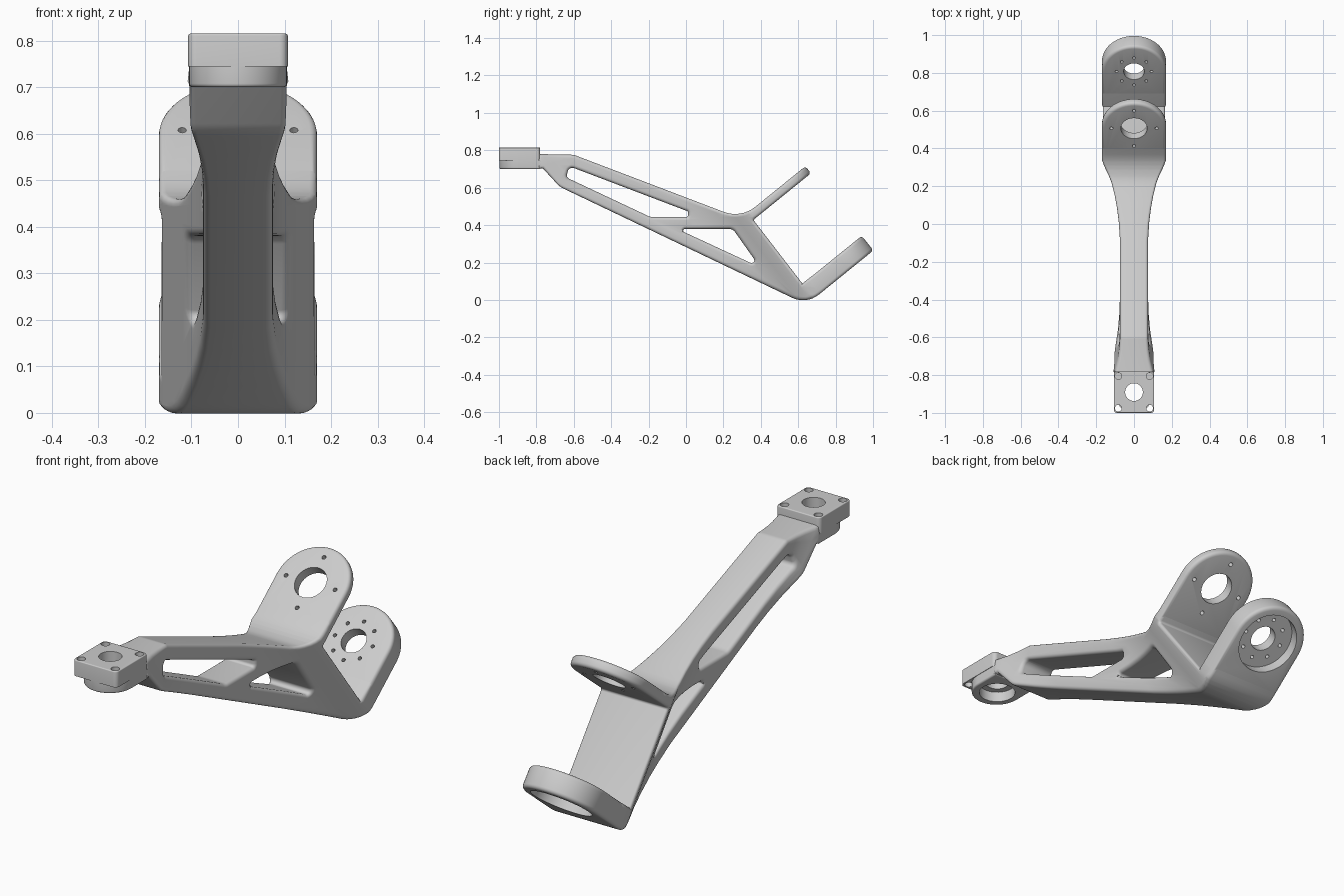
import bpy, bmesh, math
from mathutils import Vector, Matrix
from mathutils.geometry import tessellate_polygon

if "Cube" in bpy.data.objects:
    bpy.data.objects.remove(bpy.data.objects["Cube"])

grey = bpy.data.materials.new("satin_grey")
grey.diffuse_color = (0.604, 0.604, 0.604, 1)
grey.use_nodes = True
grey.node_tree.nodes["Principled BSDF"].inputs["Base Color"].default_value = grey.diffuse_color
BEV = 0.016


def rounded(pts, steps=8):
    """Closed 2D loop from (u, v, radius) corners."""
    out = []
    for i, (x, y, r) in enumerate(pts):
        p = Vector((x, y))
        if r <= 0:
            out.append(p)
            continue
        a = (Vector(pts[i - 1][:2]) - p).normalized()
        b = (Vector(pts[(i + 1) % len(pts)][:2]) - p).normalized()
        half = a.angle(b) / 2
        c = p + (a + b).normalized() * (r / math.sin(half))
        t1 = p + a * (r / math.tan(half)) - c
        t2 = p + b * (r / math.tan(half)) - c
        a1 = math.atan2(t1.y, t1.x)
        d = (math.atan2(t2.y, t2.x) - a1 + math.pi) % (2 * math.pi) - math.pi
        for k in range(steps + 1):
            q = a1 + d * k / steps
            out.append(c + Vector((math.cos(q), math.sin(q))) * r)
    return out


def circle(u, v, r, n=32):
    return [Vector((u + r * math.cos(2 * math.pi * k / n),
                    v + r * math.sin(2 * math.pi * k / n))) for k in range(n)]


def bolt_ring(u, v, radius, count, r):
    return [circle(u + radius * math.cos(2 * math.pi * k / count),
                   v + radius * math.sin(2 * math.pi * k / count), r, 12) for k in range(count)]


def oriented(loop, ccw):
    area = sum(loop[i - 1].x * p.y - p.x * loop[i - 1].y for i, p in enumerate(loop))
    return loop if (area > 0) == ccw else loop[::-1]


def inset(loop, d):
    out = []
    for i, p in enumerate(loop):
        a = (p - loop[i - 1]).normalized()
        b = (loop[(i + 1) % len(loop)] - p).normalized()
        n0, n1 = Vector((-a.y, a.x)), Vector((-b.y, b.x))
        out.append(p + (n0 + n1) * (d / max(0.3, 1 + n0.dot(n1))))
    return out


def prism(name, loops, lo, hi, axes, bevel_lo=BEV, bevel_hi=BEV, bevel_holes=False, widths=None):
    """Extrude an outline with holes, rounding its rims; axes are the world u, v, h directions."""
    loops = [oriented(l, i == 0) for i, l in enumerate(loops)]
    rings = []
    for h, b, s in ((hi, bevel_hi, -1), (lo, bevel_lo, 1)):
        part = [(b * (1 - math.sin(k * math.pi / 8)), h + s * b * (1 - math.cos(k * math.pi / 8)))
                for k in range(5)] if b else [(0, h)]
        rings += part if s < 0 else part[::-1]
    bm = bmesh.new()
    caps = [[], []]
    flat = [[], []]
    for i, loop in enumerate(loops):
        prev = None
        for j, (off, h) in enumerate(rings):
            pts = inset(loop, off if (i == 0 or bevel_holes) else 0)
            vs = [bm.verts.new((p.x, p.y, h)) for p in pts]
            if prev:
                for k in range(len(vs)):
                    bm.faces.new((prev[k - 1], prev[k], vs[k], vs[k - 1]))
            for e, idx in ((0, 0), (1, len(rings) - 1)):
                if j == idx:
                    caps[e] += vs
                    flat[e].append([Vector((p.x, p.y, 0)) for p in pts])
            prev = vs
    for e in (0, 1):
        for tri in tessellate_polygon(flat[e]):
            try:
                bm.faces.new([caps[e][k] for k in tri])
            except ValueError:
                pass
    if widths:
        # slice along the strut direction, then slide each side to its local half width
        dirn = Vector((0.794, 0.607, 0))
        for s, _ in widths:
            bmesh.ops.bisect_plane(bm, geom=bm.verts[:] + bm.edges[:] + bm.faces[:],
                                   plane_co=dirn * s, plane_no=dirn, dist=1e-5)
        for v in bm.verts:
            s = v.co.dot(dirn)
            w = widths[0][1] if s <= widths[0][0] else widths[-1][1]
            for (s0, w0), (s1, w1) in zip(widths, widths[1:]):
                if s0 < s <= s1:
                    w = w0 + (w1 - w0) * (s - s0) / (s1 - s0)
            v.co.z += (w - hi) * (1 if v.co.z > 0 else -1)
    bmesh.ops.recalc_face_normals(bm, faces=bm.faces[:])
    m = Matrix(axes).transposed()
    flip = m.determinant() < 0
    for v in bm.verts:
        v.co = m @ v.co
    if flip:
        bmesh.ops.reverse_faces(bm, faces=bm.faces[:])
    me = bpy.data.meshes.new(name)
    bm.to_mesh(me)
    bm.free()
    me.materials.append(grey)
    ob = bpy.data.objects.new(name, me)
    bpy.context.collection.objects.link(ob)
    bpy.ops.object.select_all(action='DESELECT')
    ob.select_set(True)
    bpy.context.view_layer.objects.active = ob
    bpy.ops.object.shade_smooth_by_angle(angle=math.radians(32))
    return ob


# Tilted frame shared by both flanges: t runs up the flange, n is its normal
CD, SD = 0.777, 0.629


def tilt(t, n, r=0):
    return (t * CD - n * SD, t * SD + n * CD, r)


# Arm body: side outline with two openings
outline = rounded([
    (-0.79, 0.78, 0), (-0.60, 0.776, 0.05), (0.293, 0.436, 0.17),
    tilt(0.638, 0.154), tilt(0.638, 0.106), (0.36, 0.428, 0.01), (0.622, 0.088, 0),
    tilt(0.625, -0.325), tilt(0.625, -0.425), (0.644, -0.025, 0.135),
    (-0.675, 0.605, 0.12), (-0.765, 0.703, 0), (-0.79, 0.703, 0)])
long_slot = rounded([(-0.625, 0.715, 0.025), (0.012, 0.473, 0.012), (0.012, 0.443, 0.012),
                     (-0.19, 0.443, 0.06), (-0.64, 0.655, 0.02)])
tri_slot = rounded([(-0.015, 0.38, 0.012), (0.25, 0.38, 0.04), (0.395, 0.175, 0.015),
                    (-0.015, 0.365, 0.008)])
prism("arm_body", [outline, long_slot, tri_slot], -0.17, 0.17,
      ((0, 1, 0), (0, 0, 1), (1, 0, 0)), bevel_holes=True,
      widths=[(-0.19, 0.11), (-0.165, 0.105), (-0.14, 0.097), (-0.10, 0.085), (-0.06, 0.078),
              (-0.02, 0.075), (0.28, 0.075), (0.33, 0.081), (0.37, 0.09), (0.41, 0.103),
              (0.45, 0.12), (0.48, 0.137), (0.51, 0.154), (0.53, 0.163), (0.55, 0.17)])

# Flanges: round-ended plates
FLANGE = ((0, CD, SD), (1, 0, 0), (0, -SD, CD))
TC, R = 0.776, 0.17


def round_end(start):
    return [Vector((start, -R))] + [
        Vector((TC + R * math.cos(a), R * math.sin(a)))
        for a in [math.pi * (k / 32 - 0.5) for k in range(33)]] + [Vector((start, R))]


prism("upper_flange", [round_end(0.565), circle(TC, 0, 0.07)] + bolt_ring(TC, 0, 0.12, 4, 0.009),
      0.106, 0.154, FLANGE)
prism("lower_flange_floor", [round_end(0.575), circle(TC, 0, 0.055)] + bolt_ring(TC, 0, 0.092, 8, 0.008),
      -0.375, -0.325, FLANGE, bevel_lo=0)
prism("lower_flange_rim", [round_end(0.575), circle(TC, 0, 0.132, 48)],
      -0.425, -0.375, FLANGE, bevel_hi=0)

# Front mount: square plate over a round-nosed boss
FLAT = ((1, 0, 0), (0, 1, 0), (0, 0, 1))
CY = -0.89
square = rounded([(sx * 0.107, CY + sy * 0.11, 0.018)
                  for sx, sy in ((-1, -1), (1, -1), (1, 1), (-1, 1))])
bolts = [circle(sx * 0.083, CY + sy * 0.085, 0.018, 16) for sx in (-1, 1) for sy in (-1, 1)]
prism("mount_plate", [square, circle(0, CY, 0.047)] + bolts, 0.745, 0.815, FLAT,
      bevel_lo=0, bevel_hi=0.004)
nose = [Vector((0.105 * math.cos(a), CY + 0.108 * math.sin(a)))
        for a in [math.pi * (1 + k / 32) for k in range(33)]]
nose += [Vector((0.105, -0.775)), Vector((-0.105, -0.775))]
prism("mount_boss", [nose, circle(0, CY, 0.075)], 0.70, 0.745, FLAT, bevel_lo=0.008, bevel_hi=0)
